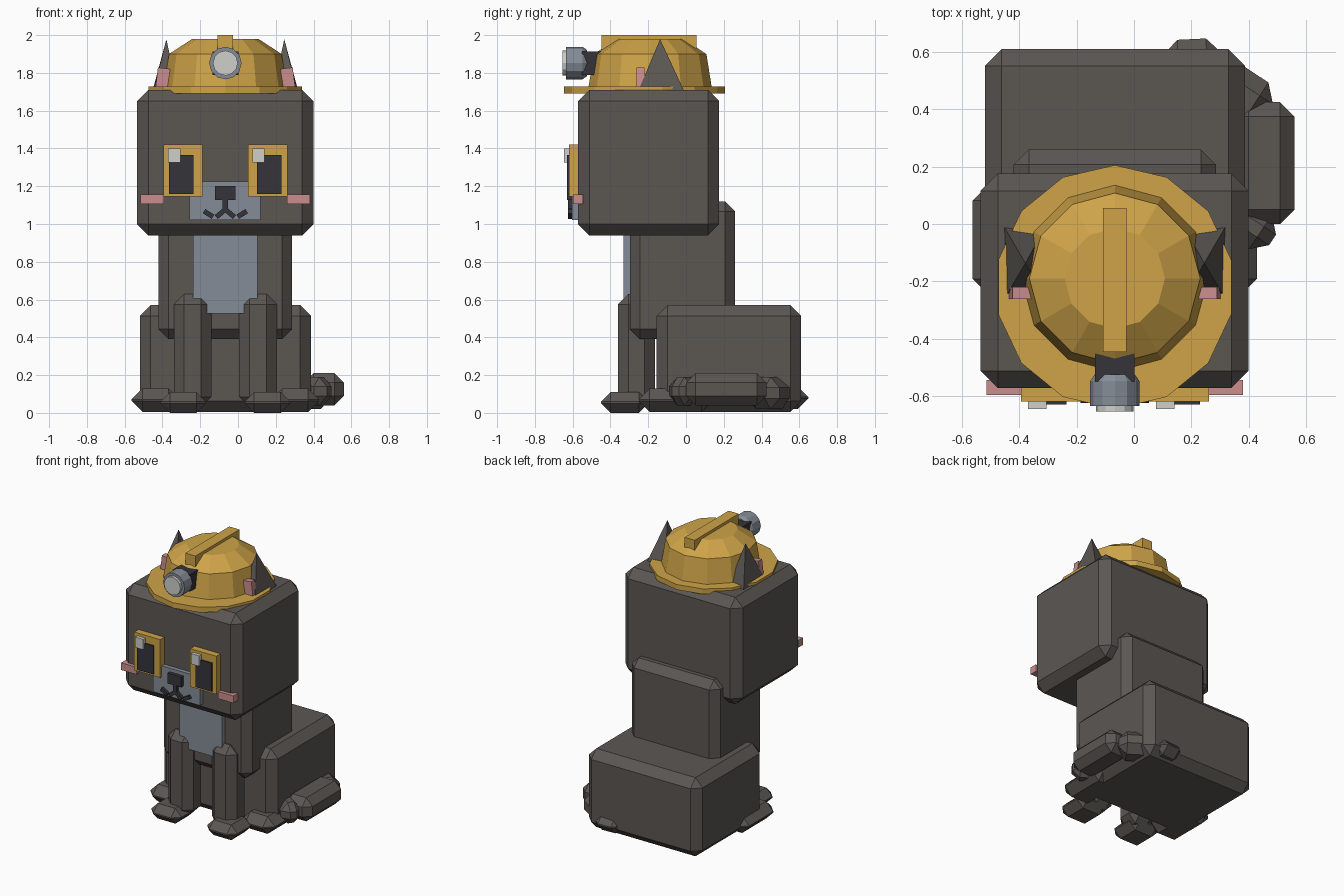
import bpy, bmesh, math
from mathutils import Matrix, Vector

if "Cube" in bpy.data.objects:
    bpy.data.objects.remove(bpy.data.objects["Cube"])

CX = -0.067  # symmetry plane of the cat


def material(name, rgb):
    m = bpy.data.materials.new(name)
    m.diffuse_color = (*rgb, 1)
    m.use_nodes = True
    m.node_tree.nodes["Principled BSDF"].inputs["Base Color"].default_value = m.diffuse_color
    return m


FUR = material("dark_fur", (0.105, 0.095, 0.086))
GOLD = material("gold", (0.62, 0.37, 0.065))
GREY = material("blue_grey", (0.235, 0.265, 0.31))
BLACK = material("near_black", (0.035, 0.033, 0.042))
PINK = material("pink", (0.60, 0.27, 0.27))
WHITE = material("off_white", (0.62, 0.62, 0.60))


def finish(name, bm, mat):
    bmesh.ops.recalc_face_normals(bm, faces=bm.faces)
    me = bpy.data.meshes.new(name)
    bm.to_mesh(me)
    bm.free()
    me.materials.append(mat)
    ob = bpy.data.objects.new(name, me)
    bpy.context.collection.objects.link(ob)
    return ob


def box(name, x, y, z, mat, bevel=0.0, rot=None):
    """Chamfered box from (min, max) ranges, optionally rotated about its centre."""
    size = [r[1] - r[0] for r in (x, y, z)]
    mid = Vector([(r[0] + r[1]) / 2 for r in (x, y, z)])
    bm = bmesh.new()
    bmesh.ops.create_cube(bm, size=1)
    bmesh.ops.scale(bm, vec=size, verts=bm.verts)
    if bevel:
        bmesh.ops.bevel(bm, geom=bm.edges[:], offset=bevel, segments=1,
                        affect='EDGES', profile=0.5)
    if rot:
        bmesh.ops.transform(bm, matrix=rot, verts=bm.verts)
    bmesh.ops.translate(bm, vec=mid, verts=bm.verts)
    return finish(name, bm, mat)


def pair(name, x, y, z, mat, bevel=0.0, tilt=0.0):
    """Left box plus its mirror image; tilt turns about the y axis."""
    for side, s in (("left", 1), ("right", -1)):
        xr = x if s == 1 else (2 * CX - x[1], 2 * CX - x[0])
        box(f"{name}_{side}", xr, y, z, mat, bevel,
            Matrix.Rotation(tilt * s, 4, 'Y') if tilt else None)


def rings(name, profile, sides, centre, mat, axis='Z', start=math.pi / 2, stretch=1.0):
    """Stack of (radius, position) rings, capped at both ends."""
    bm = bmesh.new()
    loops = []
    for r, h in profile:
        loop = []
        for i in range(sides):
            a = start + math.tau * i / sides
            u, v = r * math.cos(a), r * stretch * math.sin(a)
            p = (u, v, h) if axis == 'Z' else (u, h, v)
            loop.append(bm.verts.new(Vector(p) + Vector(centre)))
        loops.append(loop)
    for a, b in zip(loops, loops[1:]):
        for i in range(sides):
            j = (i + 1) % sides
            bm.faces.new((a[i], a[j], b[j], b[i]))
    bm.faces.new(loops[0])
    bm.faces.new(loops[-1])
    return finish(name, bm, mat)


# Body
box("haunches", (-0.52, 0.387), (-0.155, 0.61), (0.005, 0.572), FUR, 0.058)
box("torso", (-0.42, 0.286), (-0.297, 0.26), (0.39, 1.12), FUR, 0.053)
box("head", (-0.535, 0.40), (-0.572, 0.176), (0.94, 1.71), FUR, 0.06)
box("chest_patch", (-0.237, 0.103), (-0.33, -0.28), (0.525, 0.98), GREY)

# Legs and paws
pair("front_leg", (-0.34, -0.14), (-0.36, -0.165), (0.03, 0.63), FUR, 0.055)
pair("front_paw", (-0.41, -0.17), (-0.45, -0.20), (0.0, 0.11), FUR, 0.05)
pair("hind_paw", (-0.563, -0.31), (-0.25, 0.14), (0.005, 0.13), FUR, 0.058)

# Tail wrapping round the right side
tail = [((0.10, 0.55), (0.31, 0.56), 0.09, (0.02, 0.14), 0.055),
        ((0.27, 0.505), (0.46, 0.38), 0.10, (0.02, 0.19), 0.055),
        ((0.455, 0.00), (0.455, 0.425), 0.105, (0.04, 0.21), 0.05),
        ((0.44, 0.06), (0.36, -0.06), 0.10, (0.04, 0.19), 0.05)]
for i, (a, b, w, z, bev) in enumerate(tail):
    dx, dy = b[0] - a[0], b[1] - a[1]
    half = math.hypot(dx, dy) / 2
    mx, my = (a[0] + b[0]) / 2, (a[1] + b[1]) / 2
    box(f"tail_segment_{i + 1}", (mx - half, mx + half), (my - w, my + w), z, FUR, bev,
        Matrix.Rotation(math.atan2(dy, dx), 4, 'Z'))

# Face
pair("eye", (-0.395, -0.187), (-0.62, -0.56), (1.145, 1.42), GOLD)
pair("pupil", (-0.365, -0.235), (-0.63, -0.61), (1.16, 1.365), BLACK)
for side, x0 in (("left", -0.37), ("right", 0.076)):
    box(f"eye_glint_{side}", (x0, x0 + 0.065), (-0.645, -0.61), (1.325, 1.40), WHITE)
pair("cheek", (-0.515, -0.393), (-0.597, -0.545), (1.105, 1.157), PINK)
box("muzzle", (-0.257, 0.12), (-0.603, -0.56), (1.02, 1.225), GREY)
box("nose", (-0.122, -0.013), (-0.63, -0.595), (1.126, 1.20), BLACK)
box("nose_stem", (-0.081, -0.053), (-0.625, -0.595), (1.07, 1.13), BLACK)
pair("mouth_inner", (-0.122, -0.062), (-0.625, -0.595), (1.043, 1.069), BLACK, tilt=-0.7)
pair("mouth_outer", (-0.184, -0.128), (-0.625, -0.595), (1.04, 1.066), BLACK, tilt=0.55)

# Ears poking past the helmet
for side, s in (("left", -1), ("right", 1)):
    bm = bmesh.new()
    ex = CX + s * 0.312
    base = [bm.verts.new((ex + s * u, -0.133 + v, 1.70))
            for u, v in ((0.075, 0.125), (0.07, -0.122), (-0.06, -0.105), (-0.06, 0.105))]
    tip = bm.verts.new((ex, -0.137, 1.978))
    bm.faces.new(base)
    for i in range(4):
        bm.faces.new((base[i], base[(i + 1) % 4], tip))
    finish(f"ear_{side}", bm, FUR)
pair("inner_ear", (-0.43, -0.365), (-0.262, -0.22), (1.725, 1.825), PINK, tilt=0.12)

# Helmet
rings("helmet_brim", [(0.417, 1.69), (0.417, 1.728)], 14, (CX, -0.22, 0), GOLD, stretch=1.02)
rings("helmet_dome", [(0.33, 1.70), (0.298, 1.90), (0.175, 1.98)], 12, (CX, -0.19, 0), GOLD)
box("helmet_ridge", (-0.108, -0.027), (-0.447, 0.055), (1.92, 2.0), GOLD)

# Headlamp
box("lamp_mount", (-0.136, 0.002), (-0.55, -0.44), (1.79, 1.912), BLACK)
rings("lamp_body", [(0.07, -0.525), (0.086, -0.548), (0.086, -0.635)], 12,
      (CX, 0, 1.852), GREY, 'Y')
rings("lamp_lens", [(0.066, -0.62), (0.066, -0.655)], 12, (CX, 0, 1.852), WHITE, 'Y')
